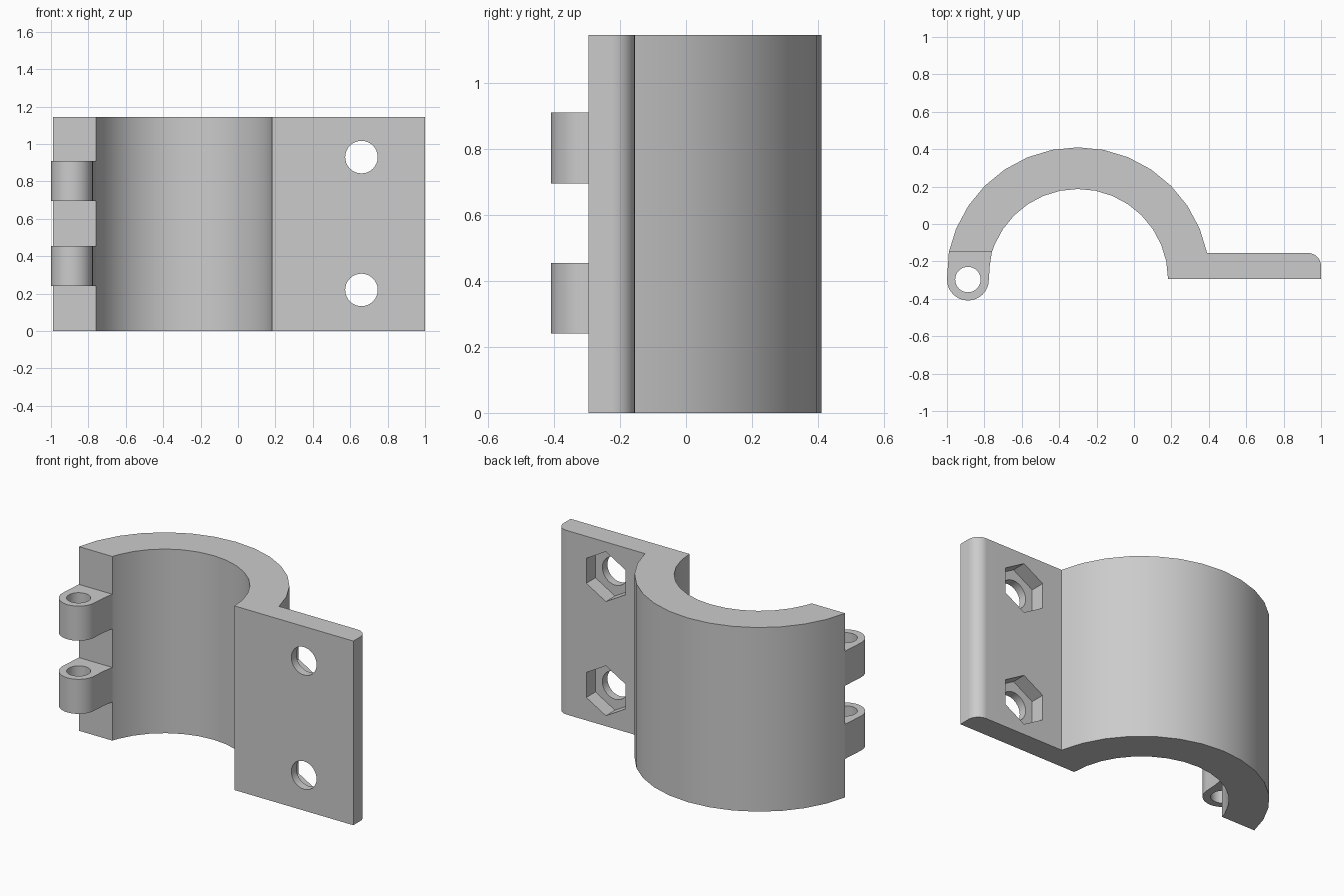
import bpy, bmesh
from math import sin, cos, pi, sqrt
from mathutils import Matrix

cube = bpy.data.objects.get("Cube")
if cube:
    bpy.data.objects.remove(cube)

CX, CY = -0.3, -0.295          # centre of the clamp arc
R_OUT, R_IN = 0.705, 0.482
HEIGHT = 1.145
CUT_Y, FLANGE_Y = -0.15, -0.155

grey = bpy.data.materials.new("grey plastic")
grey.use_nodes = True
colour = (0.6, 0.6, 0.6, 1)
grey.diffuse_color = colour
grey.node_tree.nodes["Principled BSDF"].inputs["Base Color"].default_value = colour


def arc(cx, cy, r, start, end, step):
    """Points on a circle, angles in steps of a 32-sided circle."""
    return [(cx + r * cos(k * pi / 16), cy + r * sin(k * pi / 16))
            for k in range(start, end, step)]


def side_x(r, y, sign):
    """x where a circle around the arc centre meets the height y."""
    return CX + sign * sqrt(r * r - (y - CY) ** 2)


def prism(name, points, z0, z1):
    bm = bmesh.new()
    face = bm.faces.new([bm.verts.new((x, y, z0)) for x, y in points])
    top = bmesh.ops.extrude_face_region(bm, geom=[face])["geom"]
    bmesh.ops.translate(bm, vec=(0, 0, z1 - z0),
                        verts=[v for v in top if isinstance(v, bmesh.types.BMVert)])
    bmesh.ops.recalc_face_normals(bm, faces=bm.faces)
    return add_object(name, bm)


def add_object(name, bm):
    mesh = bpy.data.meshes.new(name)
    bm.to_mesh(mesh)
    bm.free()
    mesh.materials.append(grey)
    obj = bpy.data.objects.new(name, mesh)
    bpy.context.collection.objects.link(obj)
    return obj


def cutter(name, sides, r, length, matrix):
    bm = bmesh.new()
    bmesh.ops.create_cone(bm, cap_ends=True, segments=sides, radius1=r, radius2=r,
                          depth=length, matrix=matrix)
    obj = add_object(name, bm)
    obj.hide_render = True
    return obj


def cut_and_smooth(obj, cutters):
    bpy.ops.object.select_all(action="DESELECT")
    obj.select_set(True)
    bpy.context.view_layer.objects.active = obj
    for c in cutters:
        mod = obj.modifiers.new("cut", "BOOLEAN")
        mod.operation = "DIFFERENCE"
        mod.solver = "EXACT"
        mod.object = c
        bpy.ops.object.modifier_apply(modifier=mod.name)
    for c in cutters:
        bpy.data.objects.remove(c)
    bpy.ops.object.shade_smooth_by_angle()
    mod = obj.modifiers.new("flat faces", "WEIGHTED_NORMAL")
    mod.keep_sharp = True
    bpy.ops.object.modifier_apply(modifier=mod.name)


# Half clamp with its bolting flange, one profile pulled up
profile = [(side_x(R_OUT, CUT_Y, -1), CUT_Y)]
profile += arc(CX, CY, R_OUT, 14, 1, -1)
profile += [(side_x(R_OUT, FLANGE_Y, 1), FLANGE_Y)]
profile += arc(0.93, FLANGE_Y - 0.07, 0.07, 8, -1, -1)
profile += [(1.0, CY)]
profile += arc(CX, CY, R_IN, 0, 15, 1)
profile += [(side_x(R_IN, CUT_Y, -1), CUT_Y)]
body = prism("clamp_body", profile, 0, HEIGHT)

# Bolt holes with hexagonal nut pockets at the back
holes = []
to_back = Matrix.Rotation(pi / 2, 4, "X")
for z in (0.22, 0.93):
    holes.append(cutter("bolt_hole", 32, 0.087, 0.6,
                        Matrix.Translation((0.66, CY, z)) @ to_back))
    holes.append(cutter("nut_pocket", 6, 0.155, 0.2,
                        Matrix.Translation((0.66, -0.145, z)) @ to_back))
cut_and_smooth(body, holes)

# Hinge knuckles below the left end of the arc
KX, KY, KR = -0.888, -0.297, 0.112
for name, z0 in (("lower_knuckle", 0.24), ("upper_knuckle", 0.695)):
    outline = [(side_x(R_OUT, CUT_Y, -1), CUT_Y)]
    outline += arc(KX, KY, KR, 16, 33, 1)
    outline += [(-0.771, -0.22), (side_x(R_IN, CUT_Y, -1), CUT_Y)]
    knuckle = prism(name, outline, z0, z0 + 0.215)
    pin = cutter("pin_hole", 32, 0.068, 0.6, Matrix.Translation((KX, KY, z0 + 0.1)))
    cut_and_smooth(knuckle, [pin])
